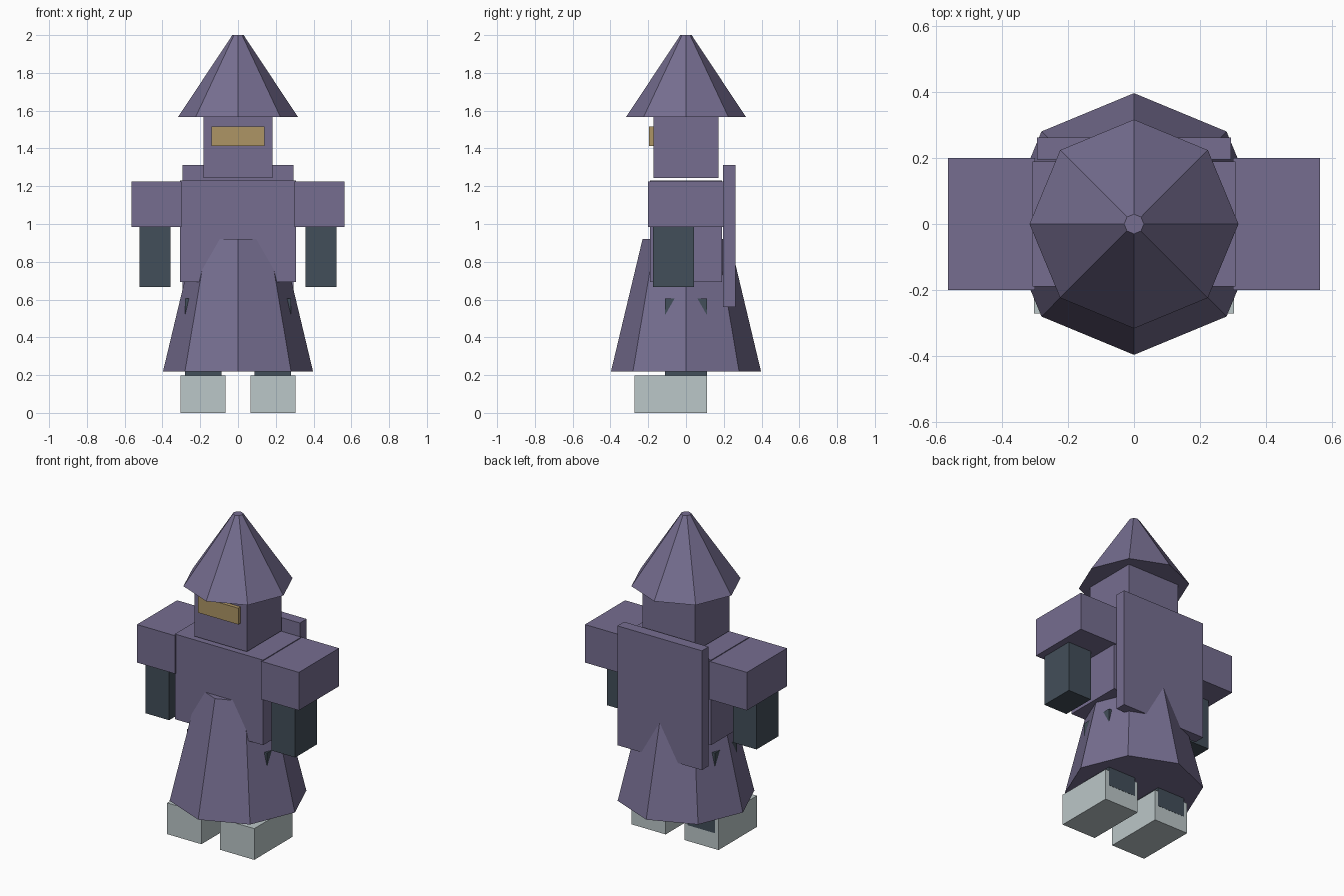
import bpy
import math

if "Cube" in bpy.data.objects:
    bpy.data.objects.remove(bpy.data.objects["Cube"])


def make_mat(name, rgb):
    m = bpy.data.materials.new(name)
    m.diffuse_color = (*rgb, 1)
    m.use_nodes = True
    m.node_tree.nodes["Principled BSDF"].inputs["Base Color"].default_value = m.diffuse_color
    return m


PURPLE = make_mat("purple_cloth", (0.18, 0.155, 0.28))
SLATE = make_mat("dark_slate", (0.055, 0.077, 0.10))
PALE = make_mat("pale_grey", (0.50, 0.57, 0.58))
GOLD = make_mat("dull_gold", (0.42, 0.30, 0.13))


def box(name, xr, yr, zr, mat):
    """Axis-aligned box from its min/max ranges."""
    ranges = (xr, yr, zr)
    bpy.ops.mesh.primitive_cube_add(size=1)
    o = bpy.context.object
    o.name = name
    for v in o.data.vertices:
        v.co = [(a + b) / 2 + c * (b - a) for (a, b), c in zip(ranges, v.co)]
    o.data.materials.append(mat)
    return o


def pair(name, xr, yr, zr, mat):
    """The same box on both sides of x = 0."""
    a, b = xr
    box(name + "_right", (a, b), yr, zr, mat)
    box(name + "_left", (-b, -a), yr, zr, mat)


def cone(name, r_bottom, r_top, z0, z1, mat):
    """Eight-sided capped cone with corners on the axes."""
    bpy.ops.mesh.primitive_cone_add(vertices=8, radius1=r_bottom, radius2=r_top,
                                    depth=z1 - z0, location=(0, 0, (z0 + z1) / 2))
    o = bpy.context.object
    o.name = name
    o.data.materials.append(mat)
    return o


# Head, visor and pointed hat
box("head", (-0.183, 0.183), (-0.173, 0.173), (1.243, 1.59), PURPLE)
box("visor", (-0.14, 0.14), (-0.197, -0.165), (1.412, 1.515), GOLD)
cone("hat", 0.317, 0.03, 1.567, 2.0, PURPLE)

# Body, back cape and flared robe skirt
box("torso", (-0.308, 0.308), (-0.19, 0.19), (0.693, 1.23), PURPLE)
box("cape", (-0.295, 0.295), (0.196, 0.263), (0.56, 1.313), PURPLE)
cone("skirt", 0.397, 0.23, 0.22, 0.92, PURPLE)

# Sleeves and forearms
pair("sleeve", (0.30, 0.565), (-0.2, 0.2), (0.985, 1.225), PURPLE)
pair("forearm", (0.358, 0.522), (-0.175, 0.042), (0.667, 1.0), SLATE)

# Legs and boots
pair("leg", (0.087, 0.28), (-0.11, 0.111), (0.1, 0.605), SLATE)
pair("boot", (0.065, 0.304), (-0.272, 0.11), (0.0, 0.197), PALE)
